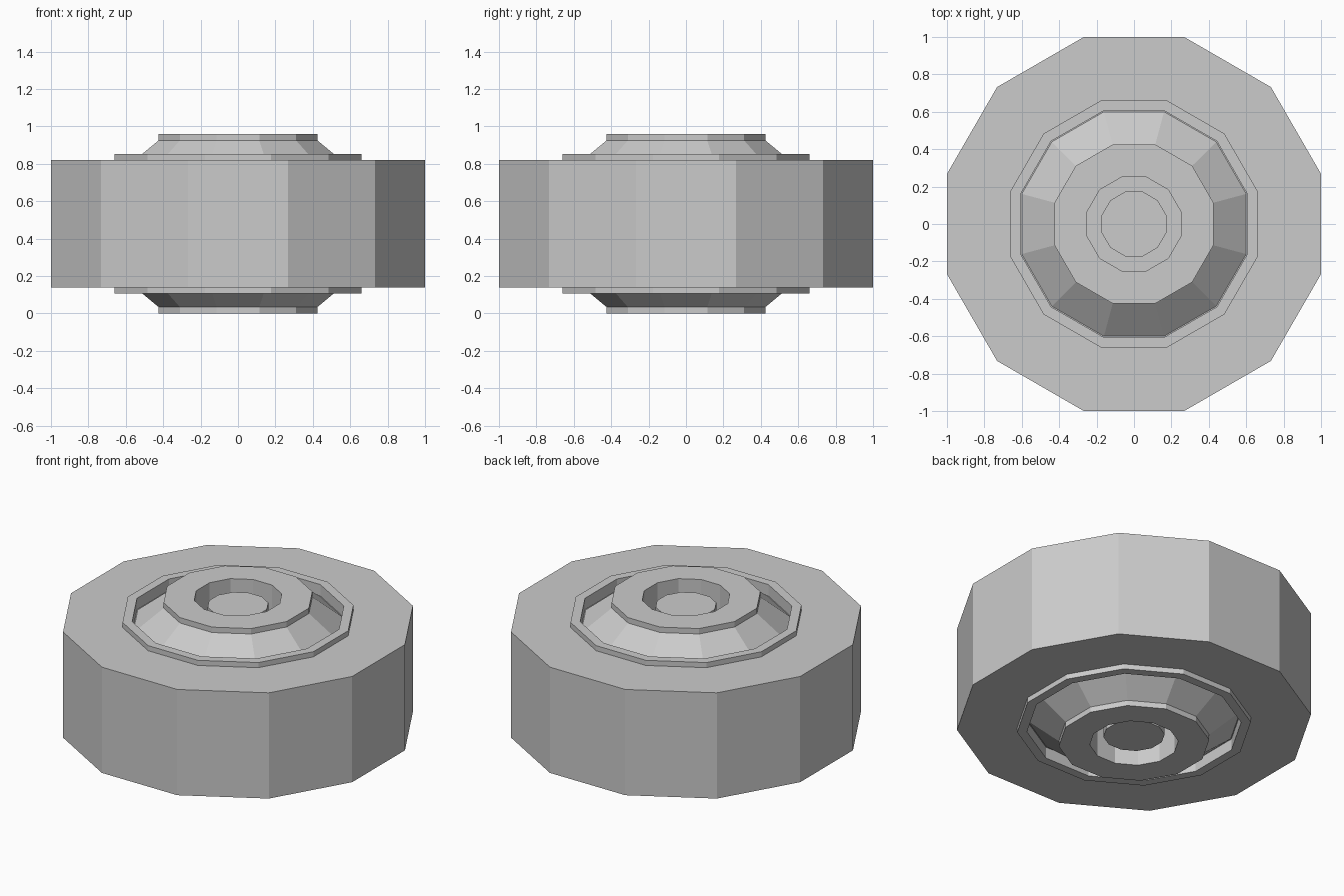
import bpy, bmesh, math

if "Cube" in bpy.data.objects:
    bpy.data.objects.remove(bpy.data.objects["Cube"])

SIDES = 12
MID = 0.48  # height of the wheel's mirror plane


def lathe(name, half, closed):
    """Turn an upper-half profile of (flat radius, z), mirrored about MID, into a 12-sided solid."""
    profile = half + [(r, 2 * MID - z) for r, z in reversed(half)]
    bm = bmesh.new()
    rings = []
    for r, z in profile:
        c = r / math.cos(math.pi / SIDES)
        rings.append([bm.verts.new((c * math.cos(a), c * math.sin(a), z))
                      for a in (2 * math.pi * (i + 0.5) / SIDES for i in range(SIDES))])
    pairs = list(zip(rings, rings[1:]))
    if closed:
        pairs.append((rings[-1], rings[0]))
    else:
        bm.faces.new(rings[0])
        bm.faces.new(rings[-1])
    for a, b in pairs:
        for i in range(SIDES):
            j = (i + 1) % SIDES
            bm.faces.new((a[i], a[j], b[j], b[i]))
    bmesh.ops.recalc_face_normals(bm, faces=bm.faces)
    mesh = bpy.data.meshes.new(name)
    bm.to_mesh(mesh)
    bm.free()
    obj = bpy.data.objects.new(name, mesh)
    bpy.context.collection.objects.link(obj)
    return obj


# Wide outer tyre
lathe("tyre", [(0.65, 0.82), (1.0, 0.82)], True)

# Thin rim band standing proud of the tyre
lathe("rim", [(0.605, 0.853), (0.66, 0.853)], True)

# Sloped hub with a recessed socket on each side
lathe("hub", [(0.25, 0.72), (0.25, 0.96), (0.425, 0.96), (0.425, 0.925),
              (0.6, 0.78), (0.62, 0.78)], False)

# Axle ends inside the sockets
lathe("axle", [(0.173, 0.91)], False)
